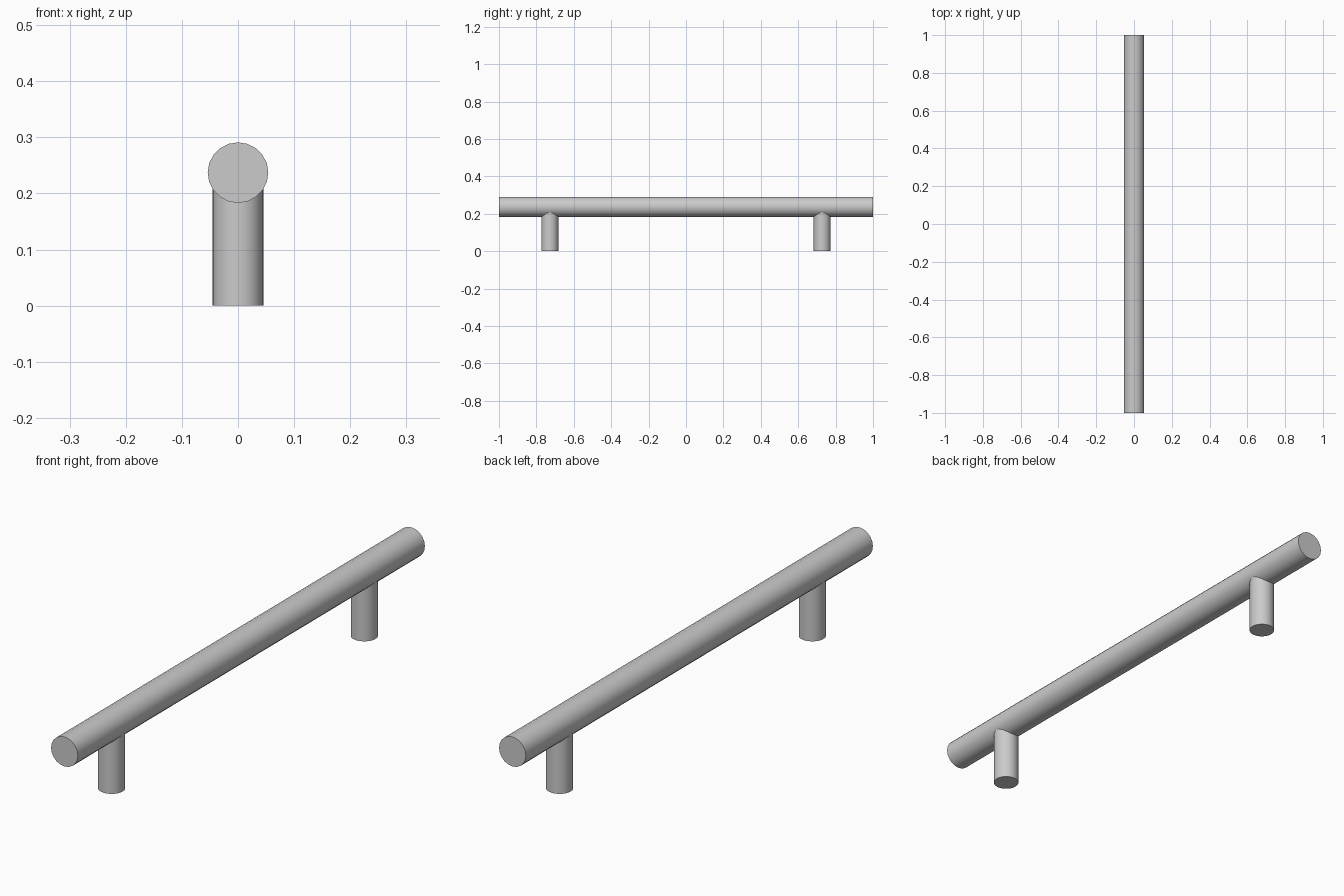
import bpy
from math import radians

if "Cube" in bpy.data.objects:
    bpy.data.objects.remove(bpy.data.objects["Cube"])

BAR_R, BAR_Z = 0.054, 0.237
LEG_R, LEG_TOP, LEG_Y = 0.045, 0.22, 0.728


def rod(name, radius, length, location, sides, tilt=0.0):
    """Capped round rod with smooth sides and crisp end caps."""
    bpy.ops.mesh.primitive_cylinder_add(
        vertices=sides, radius=radius, depth=length,
        location=location, rotation=(tilt, 0, 0))
    obj = bpy.context.object
    obj.name = name
    bpy.ops.object.shade_smooth_by_angle(angle=radians(40))
    return obj


# Long grip bar running along y
rod("grip_bar", BAR_R, 2.0, (0, 0, BAR_Z), 20, radians(90))

# Two mounting posts whose tops are buried in the bar
for name, side in (("front_post", -1), ("back_post", 1)):
    rod(name, LEG_R, LEG_TOP, (0, side * LEG_Y, LEG_TOP / 2), 24)
